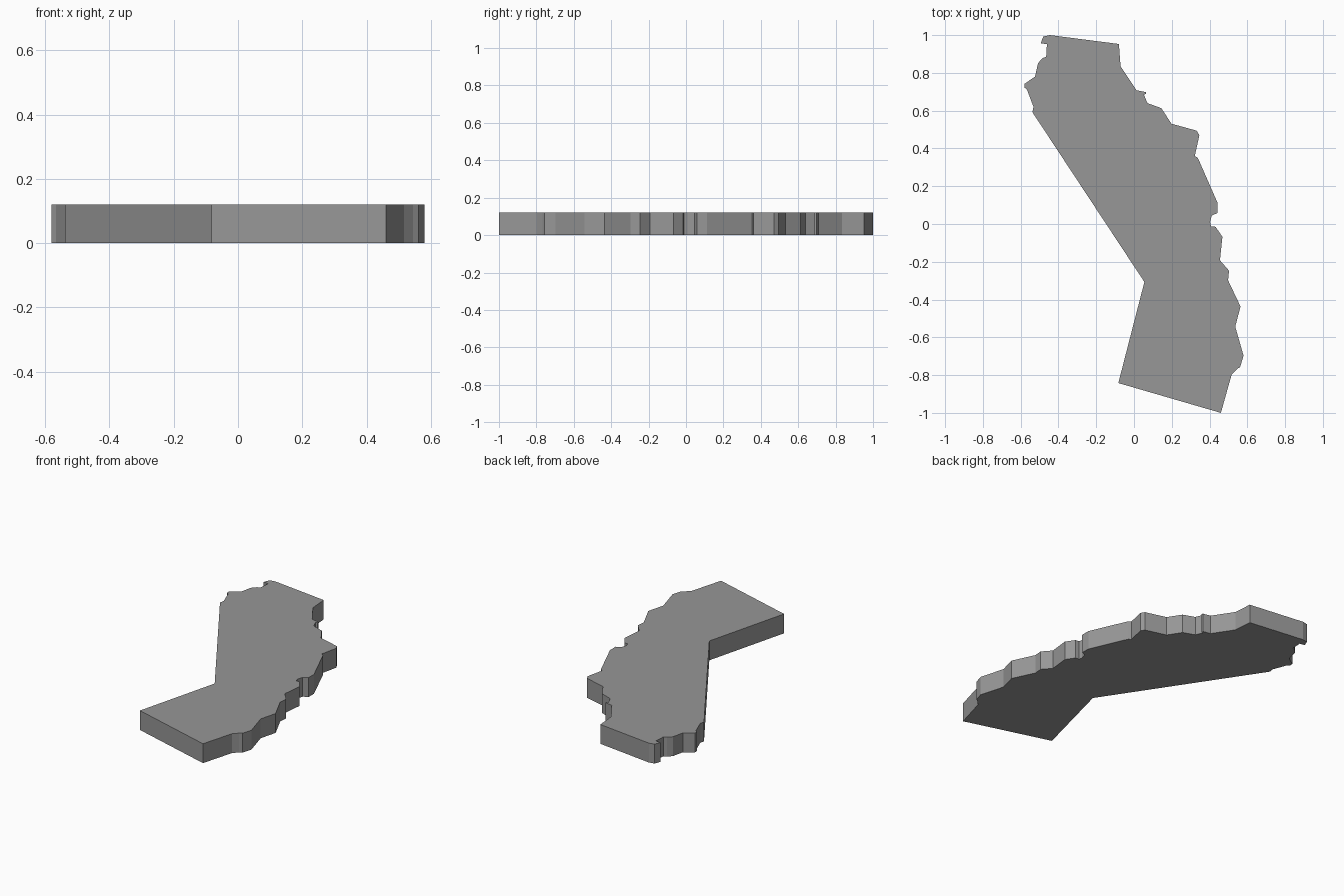
import bpy, bmesh

if "Cube" in bpy.data.objects:
    bpy.data.objects.remove(bpy.data.objects["Cube"])

HEIGHT = 0.12

# Outline seen from above, clockwise from the north-west corner
north_edge = [(-.48, .993), (-.445, 1.0), (-.08, .953)]
east_edge = [
    (-.071, .835), (.013, .708), (.063, .698), (.063, .688), (.052, .686),
    (.071, .64), (.145, .613), (.198, .531), (.332, .494), (.346, .47),
    (.322, .36), (.338, .35), (.442, .113), (.442, .058), (.412, .045),
    (.403, .01), (.408, -.012), (.432, -.015), (.468, -.068), (.455, -.192),
    (.503, -.247), (.498, -.298), (.564, -.437), (.536, -.543),
    (.58, -.697), (.562, -.757), (.545, -.768), (.517, -.797)]
south_edge = [(.46, -1.0), (-.083, -.842)]
west_edge = [
    (.055, -.307), (-.538, .592), (-.532, .62), (-.567, .712), (-.58, .722),
    (-.58, .742), (-.524, .78), (-.508, .852), (-.484, .878), (-.465, .885),
    (-.461, .952), (-.494, .957)]
outline = north_edge + east_edge + south_edge + west_edge

# Flat slab extruded from the outline
bm = bmesh.new()
base = bm.faces.new([bm.verts.new((x, y, 0)) for x, y in outline])
result = bmesh.ops.extrude_face_region(bm, geom=[base], use_keep_orig=True)
top = [v for v in result["geom"] if isinstance(v, bmesh.types.BMVert)]
bmesh.ops.translate(bm, verts=top, vec=(0, 0, HEIGHT))
bmesh.ops.recalc_face_normals(bm, faces=bm.faces[:])

mesh = bpy.data.meshes.new("map_slab")
bm.to_mesh(mesh)
bm.free()
bpy.context.collection.objects.link(bpy.data.objects.new("map_slab", mesh))

# Dark grey finish
dark_grey = bpy.data.materials.new("dark_grey")
dark_grey.diffuse_color = (0.31, 0.31, 0.31, 1)
dark_grey.use_nodes = True
dark_grey.node_tree.nodes["Principled BSDF"].inputs["Base Color"].default_value = dark_grey.diffuse_color
mesh.materials.append(dark_grey)
